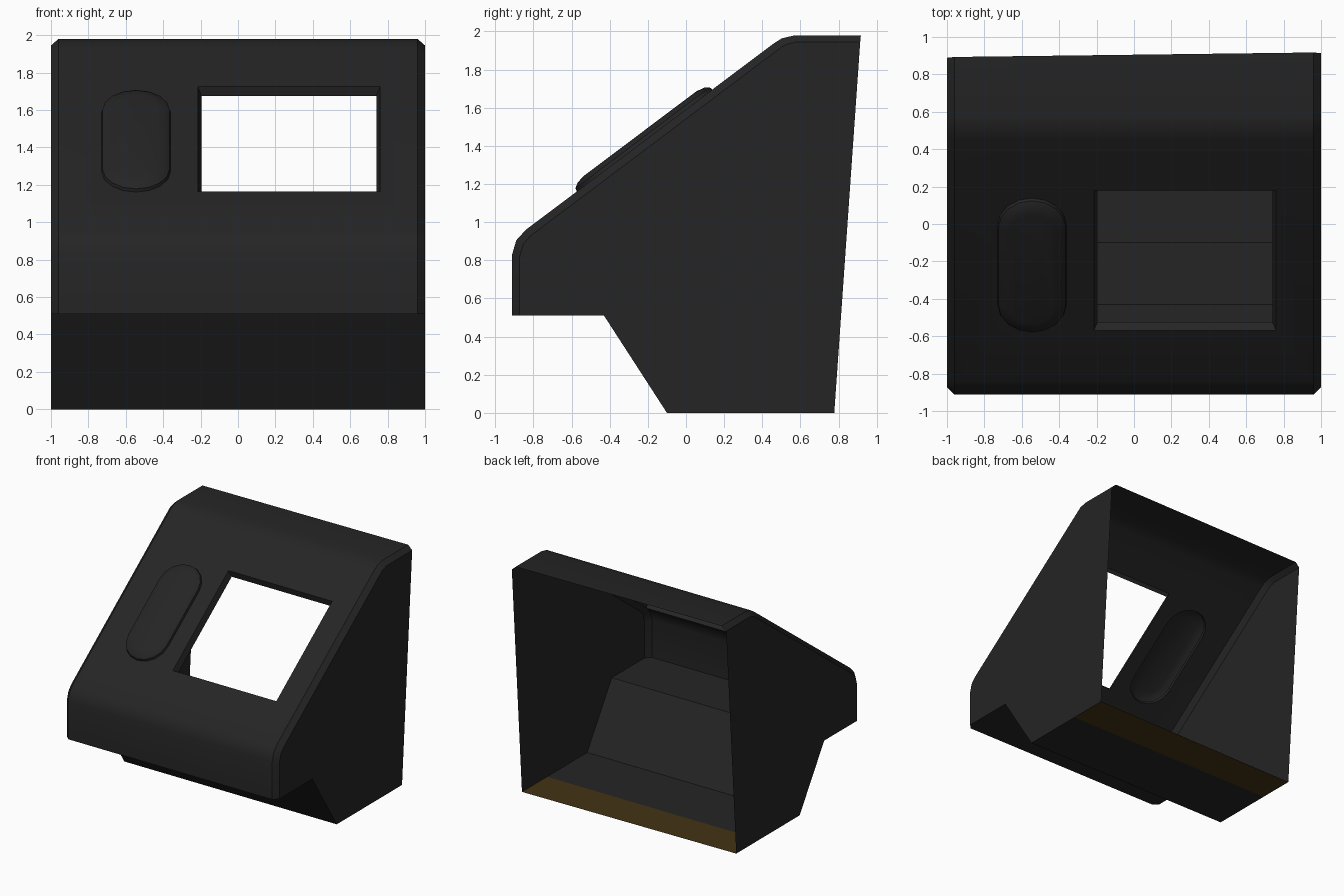
import bpy, bmesh, math
from mathutils import Vector

if "Cube" in bpy.data.objects:
    bpy.data.objects.remove(bpy.data.objects["Cube"])


def material(name, rgb):
    m = bpy.data.materials.new(name)
    m.diffuse_color = (*rgb, 1)
    m.use_nodes = True
    m.node_tree.nodes["Principled BSDF"].inputs["Base Color"].default_value = m.diffuse_color
    return m


charcoal = material("charcoal", (0.018, 0.018, 0.018))
brown = material("dark brown", (0.055, 0.033, 0.007))

# Side profiles (y, z): outer skin at x = +-0.96 and side wall edge at x = +-1
OUTER = [(-0.912, 0.51), (-0.912, 0.83), (-0.89, 0.905), (-0.84, 0.96),
         (0.45, 1.93), (0.50, 1.963), (0.57, 1.98), (0.91, 1.98)]
EDGE = [(-0.872, 0.51), (-0.872, 0.82), (-0.853, 0.885), (-0.816, 0.928),
        (0.474, 1.898), (0.515, 1.928), (0.575, 1.945), (0.906, 1.945)]
LOWER = [(0.77, 0), (0.44, 0), (-0.10, 0), (-0.43, 0.51)]

bm = bmesh.new()


def row(points, x):
    # rear edge is very slightly skewed across the width
    return [bm.verts.new((x, y + (0.0125 * x if y > 0.7 else 0) - (0.005 if y > 0.7 else 0), z))
            for y, z in points]


def bridge(a, b, closed=False):
    n = len(a)
    for i in range(n if closed else n - 1):
        j = (i + 1) % n
        bm.faces.new((a[i], a[j], b[j], b[i]))


# Side walls and chamfers
skin, low, edge = {}, {}, {}
for s in (-1, 1):
    skin[s], edge[s], low[s] = row(OUTER, 0.96 * s), row(EDGE, s), row(LOWER, s)
    bridge(skin[s], edge[s])
    bm.faces.new(edge[s] + low[s])

# Front, roof and lower panels; the sloped panel is filled later
SLOPE = 3
for i in range(len(OUTER) - 1):
    if i != SLOPE:
        bm.faces.new((skin[-1][i], skin[-1][i + 1], skin[1][i + 1], skin[1][i]))
bridge(low[-1], low[1])
bm.faces.new((skin[-1][0], skin[1][0], edge[1][0], low[1][3], low[-1][3], edge[-1][0]))
bm.normal_update()
for f in bm.faces:
    c = f.calc_center_median()
    if abs(c.z) < 0.001 and c.y > 0.44:
        f.material_index = 1

# Frame of the sloped panel
A = Vector((0, *OUTER[SLOPE]))
U = (Vector((0, *OUTER[SLOPE + 1])) - A).normalized()
N = Vector((0, -U.z, U.y))


def loop(points, h):
    return [bm.verts.new(A + Vector((x, 0, 0)) + U * u + N * h) for x, u in points]


def loop_edges(vs):
    return [bm.edges.new((vs[i], vs[(i + 1) % len(vs)])) for i in range(len(vs))]


def along(y):
    return (y - A.y) / U.y


def rect(inset):
    x0, x1 = -0.215 + inset, 0.76 - inset
    u0, u1 = along(-0.57) + inset, along(0.18) - inset
    return [(x0, u0), (x1, u0), (x1, u1), (x0, u1)]


def pill(r):
    pts = []
    for end in (0, 1):
        for k in range(9):
            t = math.pi * (k / 8 + end)
            pts.append((-0.545 + r * math.cos(t),
                        along(-0.217) + (0.26 if end == 0 else -0.26) + r * math.sin(t)))
    return pts


# Window opening with tapered reveal, and raised pill-shaped bulge
window, blister = loop(rect(0), 0), loop(pill(0.185), 0)
corners = [skin[-1][SLOPE], skin[1][SLOPE], skin[1][SLOPE + 1], skin[-1][SLOPE + 1]]
edges = loop_edges(window) + loop_edges(blister)
for i in range(4):
    pair = (corners[i], corners[(i + 1) % 4])
    edges.append(bm.edges.get(pair) or bm.edges.new(pair))
bmesh.ops.triangle_fill(bm, edges=edges, use_beauty=True, normal=N)
bridge(window, loop(rect(0.02), -0.05), True)
previous = blister
for r, h in ((0.18, 0.018), (0.155, 0.034), (0.11, 0.043)):
    ring = loop(pill(r), h)
    bridge(previous, ring, True)
    previous = ring
bm.faces.new(previous)

bmesh.ops.recalc_face_normals(bm, faces=bm.faces[:])
mesh = bpy.data.meshes.new("cab_shell")
bm.to_mesh(mesh)
bm.free()
shell = bpy.data.objects.new("cab_shell", mesh)
bpy.context.collection.objects.link(shell)
mesh.materials.append(charcoal)
mesh.materials.append(brown)

bpy.context.view_layer.objects.active = shell
shell.select_set(True)
bpy.ops.object.shade_smooth_by_angle(angle=math.radians(35))
